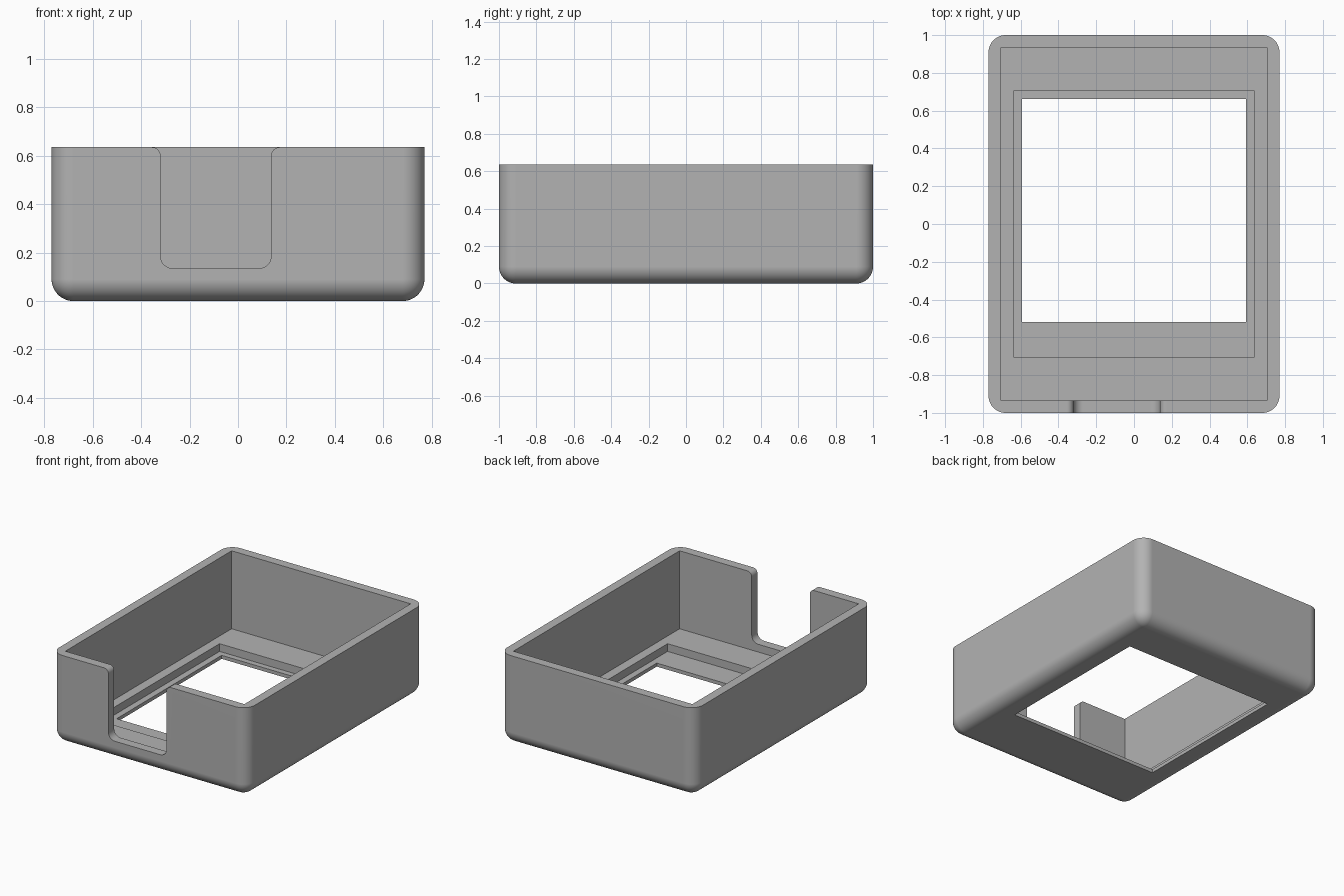
import bpy
import bmesh
from math import sin, cos, pi

old = bpy.data.objects.get("Cube")
if old:
    bpy.data.objects.remove(old, do_unlink=True)

HALF_X, HALF_Y, TOP = 0.77, 1.0, 0.635

grey = bpy.data.materials.new("plain grey")
grey.use_nodes = True
grey.diffuse_color = (0.45, 0.45, 0.45, 1)
grey.node_tree.nodes["Principled BSDF"].inputs["Base Color"].default_value = grey.diffuse_color


def add_object(name, bm):
    bmesh.ops.recalc_face_normals(bm, faces=bm.faces[:])
    mesh = bpy.data.meshes.new(name)
    bm.to_mesh(mesh)
    bm.free()
    obj = bpy.data.objects.new(name, mesh)
    obj.data.materials.append(grey)
    bpy.context.collection.objects.link(obj)
    return obj


def box(x0, x1, y0, y1, z0, z1):
    bm = bmesh.new()
    bmesh.ops.create_cube(bm, size=1)
    for v in bm.verts:
        v.co = (x1 if v.co.x > 0 else x0,
                y1 if v.co.y > 0 else y0,
                z1 if v.co.z > 0 else z0)
    return bm


def arc(cx, cz, r, start, end, steps=8):
    angles = [start + (end - start) * i / steps for i in range(steps + 1)]
    return [(cx + r * cos(a), cz + r * sin(a)) for a in angles]


# Tray body: rounded upright corners and bottom edges, crisp rim
bm = box(-HALF_X, HALF_X, -HALF_Y, HALF_Y, 0, TOP)
edges = [e for e in bm.edges if min(v.co.z for v in e.verts) < 0.01]
bmesh.ops.bevel(bm, geom=edges, offset=0.09, segments=12, profile=0.5, affect='EDGES')
tray = add_object("open_case", bm)

# Cavity, stepped recess in the floor, and window through the bottom
cutters = [
    add_object("cavity_cutter", box(-0.705, 0.705, -0.935, 0.935, 0.08, 0.8)),
    add_object("recess_cutter", box(-0.638, 0.638, -0.704, 0.704, 0.025, 0.3)),
    add_object("window_cutter", box(-0.593, 0.593, -0.518, 0.663, -0.1, 0.3)),
]

# Notch in the front wall: rounded bottom corners and flared top corners
L, R, LOW, RB, RT = -0.32, 0.137, 0.135, 0.05, 0.035
profile = [(L - RT, 0.8)]
profile += arc(L - RT, TOP - RT, RT, pi / 2, 0)
profile += arc(L + RB, LOW + RB, RB, pi, 1.5 * pi)
profile += arc(R - RB, LOW + RB, RB, 1.5 * pi, 2 * pi)
profile += arc(R + RT, TOP - RT, RT, pi, pi / 2)
profile += [(R + RT, 0.8)]
bm = bmesh.new()
face = bm.faces.new([bm.verts.new((x, -1.1, z)) for x, z in profile])
extruded = bmesh.ops.extrude_face_region(bm, geom=[face])
for item in extruded["geom"]:
    if isinstance(item, bmesh.types.BMVert):
        item.co.y = -0.8
cutters.append(add_object("notch_cutter", bm))

# Carve the tray and drop the cutters
bpy.ops.object.select_all(action='DESELECT')
bpy.context.view_layer.objects.active = tray
tray.select_set(True)
for cutter in cutters:
    mod = tray.modifiers.new(cutter.name, 'BOOLEAN')
    mod.operation = 'DIFFERENCE'
    mod.solver = 'EXACT'
    mod.object = cutter
    bpy.ops.object.modifier_apply(modifier=mod.name)
    bpy.data.objects.remove(cutter, do_unlink=True)

# Smooth fillets with flat walls
bpy.ops.object.shade_smooth_by_angle(angle=pi / 6)
weighted = tray.modifiers.new("flat_walls", 'WEIGHTED_NORMAL')
weighted.keep_sharp = True
